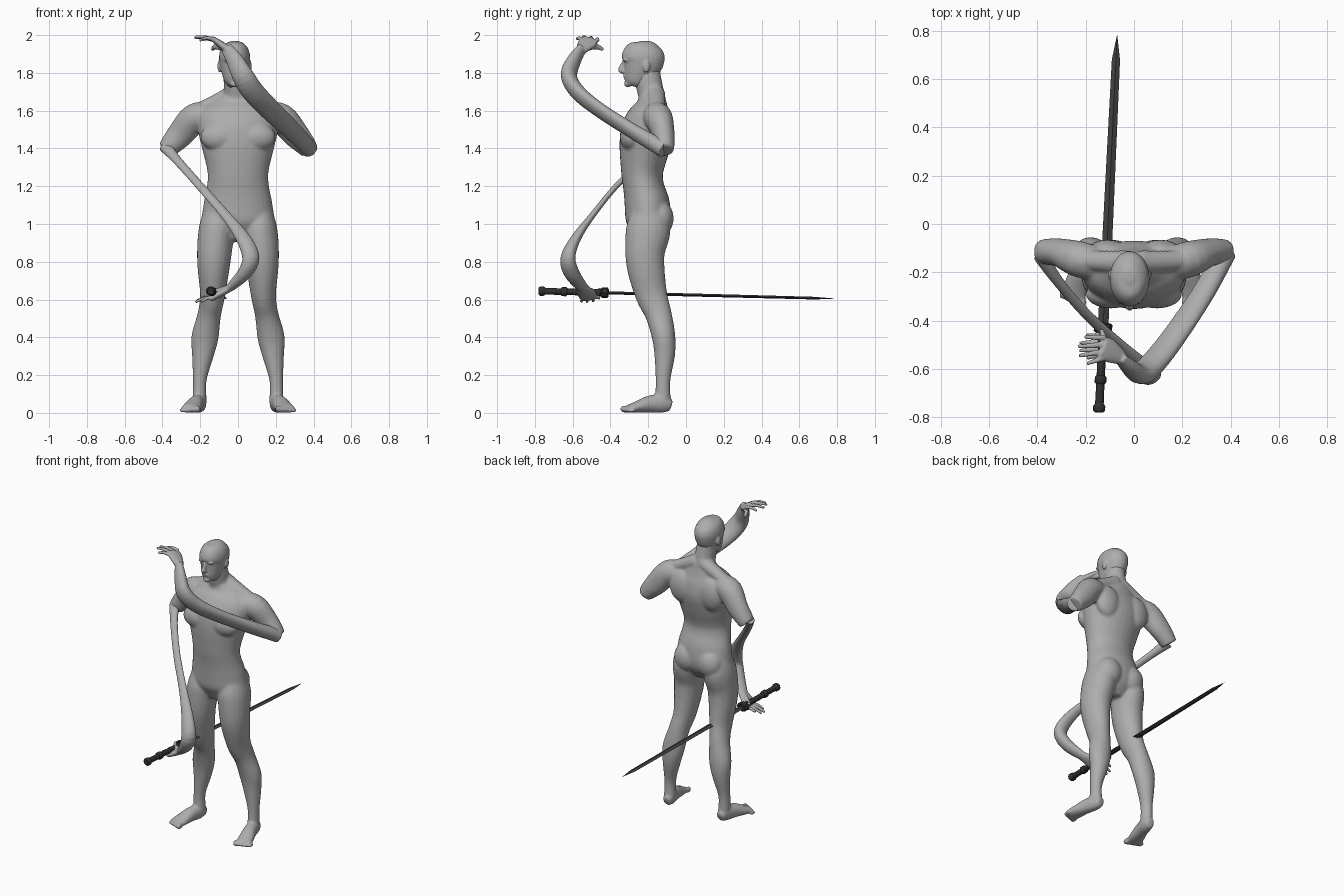
import bpy
import bmesh
import math
from mathutils import Vector, Matrix

default_cube = bpy.data.objects.get("Cube")
if default_cube:
    bpy.data.objects.remove(default_cube, do_unlink=True)


def make_material(name, value):
    material = bpy.data.materials.new(name)
    material.use_nodes = True
    colour = (value, value, value, 1)
    material.diffuse_color = colour
    shader = next(n for n in material.node_tree.nodes if n.type == "BSDF_PRINCIPLED")
    shader.inputs["Base Color"].default_value = colour
    return material


skin = make_material("matte grey", 0.42)
blade_steel = make_material("dark steel", 0.05)
grip_black = make_material("grip black", 0.03)


def smooth_path(points, steps):
    """Catmull-Rom interpolation of stations (x, y, z, half width, half depth)."""
    points = [Vector(p) for p in points]
    if steps == 1:
        return points
    result = []
    last = len(points) - 1
    for i in range(last):
        p0, p1 = points[max(i - 1, 0)], points[i]
        p2, p3 = points[i + 1], points[min(i + 2, last)]
        for k in range(steps):
            t = k / steps
            result.append(p1 + (p2 - p0) * (t / 2)
                          + (p0 * 2 - p1 * 5 + p2 * 4 - p3) * (t * t / 2)
                          + (p1 * 3 - p0 - p2 * 3 + p3) * (t * t * t / 2))
    result.append(points[last])
    return result


def tube(bm, points, side=(1, 0, 0), sides=20, steps=4):
    """Closed loft of ellipses along a path; the half width lies along side."""
    stations = smooth_path(points, steps)
    centres = [Vector(s[:3]) for s in stations]
    rings = []
    for i, station in enumerate(stations):
        tangent = centres[min(i + 1, len(centres) - 1)] - centres[max(i - 1, 0)]
        tangent.normalize()
        across = Vector(side)
        across = (across - tangent * across.dot(tangent)).normalized()
        deep = tangent.cross(across)
        ring = []
        for k in range(sides):
            angle = math.tau * k / sides
            ring.append(bm.verts.new(centres[i] + across * (station[3] * math.cos(angle))
                                     + deep * (station[4] * math.sin(angle))))
        rings.append(ring)
    for low, high in zip(rings, rings[1:]):
        for k in range(sides):
            n = (k + 1) % sides
            bm.faces.new((low[k], low[n], high[n], high[k]))
    bm.faces.new(rings[0][::-1])
    bm.faces.new(rings[-1])


def ball(bm, centre, radii):
    matrix = Matrix.Translation(centre) @ Matrix.Diagonal((*radii, 1))
    bmesh.ops.create_uvsphere(bm, u_segments=20, v_segments=12, radius=1, matrix=matrix)


def finish(bm, name, material):
    bmesh.ops.recalc_face_normals(bm, faces=bm.faces[:])
    mesh = bpy.data.meshes.new(name)
    bm.to_mesh(mesh)
    bm.free()
    mesh.materials.append(material)
    obj = bpy.data.objects.new(name, mesh)
    bpy.context.collection.objects.link(obj)
    return obj


def blend(obj, voxel, rounds):
    """Fuse overlapping volumes into one soft skin."""
    remesh = obj.modifiers.new("fuse", "REMESH")
    remesh.mode = "VOXEL"
    remesh.voxel_size = voxel
    remesh.use_smooth_shade = True
    relax = obj.modifiers.new("soften", "SMOOTH")
    relax.factor = 0.5
    relax.iterations = rounds


def flip(points, s):
    return [(p[0] * s, *p[1:]) for p in points]


# Torso and neck
body = bmesh.new()
tube(body, [(0, -.21, .91, .09, .06), (0, -.2, 1, .185, .115), (0, -.205, 1.1, .183, .12),
            (0, -.225, 1.2, .164, .108), (0, -.232, 1.28, .162, .112),
            (0, -.22, 1.4, .19, .133), (0, -.205, 1.5, .212, .138),
            (0, -.19, 1.58, .205, .115), (0, -.18, 1.64, .145, .08),
            (0, -.18, 1.69, .07, .065)], sides=32)
tube(body, [(0, -.17, 1.6, .08, .075), (-.01, -.185, 1.69, .066, .07),
            (-.015, -.205, 1.78, .062, .072), (-.02, -.21, 1.83, .06, .07)])

# Paired muscles, legs, feet and upper arms
leg = [(.1, -.2, 1.07, .08, .09), (.113, -.2, .97, .095, .118), (.125, -.217, .85, .092, .105),
       (.13, -.21, .75, .083, .098), (.135, -.182, .62, .066, .084),
       (.152, -.145, .52, .062, .07), (.175, -.118, .4, .072, .062),
       (.187, -.113, .3, .057, .054), (.203, -.122, .17, .036, .039),
       (.203, -.122, .06, .038, .042)]
foot = [(.2, -.078, .036, .026, .03), (.205, -.12, .048, .038, .048),
        (.222, -.19, .047, .042, .046), (.24, -.255, .032, .05, .032),
        (.252, -.305, .022, .052, .021)]
upper_arm = [(.15, -.165, 1.57, .07, .07), (.23, -.145, 1.56, .078, .075),
             (.3, -.12, 1.48, .072, .06), (.35, -.115, 1.425, .06, .055),
             (.38, -.115, 1.39, .05, .05)]
for s in (-1, 1):
    ball(body, (s * .095, -.29, 1.46), (.105, .06, .075))
    ball(body, (s * .085, -.14, 1.03), (.088, .075, .095))
    ball(body, (s * .11, -.12, 1.51), (.09, .055, .11))
    ball(body, (s * .215, -.15, 1.575), (.068, .068, .07))
    tube(body, flip([(.02, -.16, 1.69, .05, .05), (.11, -.155, 1.65, .045, .04),
                     (.21, -.15, 1.6, .04, .04)], s), side=(0, 1, 0))
    tube(body, flip(leg, s))
    tube(body, flip(foot, s))
    tube(body, flip(upper_arm, s), side=(s, 0, 1))
    for i in range(5):
        size = .02 - .0022 * i
        ball(body, (s * (.212 + .022 * i), -.325 + .009 * i, size), (size * .75, .026, size))
blend(finish(body, "body", skin), .0085, 5)

# Head with jaw, brow, nose, lips and ears
head = bmesh.new()
mid = -.018
tube(head, [(mid, -.275, 1.728, .028, .042), (mid, -.268, 1.75, .05, .062),
            (mid, -.248, 1.8, .068, .085), (mid, -.23, 1.85, .079, .108),
            (mid, -.226, 1.89, .082, .114), (mid, -.223, 1.93, .071, .097),
            (mid, -.22, 1.957, .046, .063), (mid, -.22, 1.969, .015, .02)], sides=28)
tube(head, [(mid, -.328, 1.862, .008, .01), (mid, -.338, 1.835, .011, .014),
            (mid, -.343, 1.815, .017, .017), (mid, -.33, 1.805, .015, .012)], sides=12)
ball(head, (mid, -.318, 1.782), (.026, .014, .013))
ball(head, (mid, -.308, 1.742), (.025, .02, .018))
for s in (-1, 1):
    ball(head, (mid + s * .03, -.318, 1.868), (.026, .016, .009))
    ball(head, (mid + s * .08, -.21, 1.835), (.011, .02, .033))
blend(finish(head, "head", skin), .006, 3)


def arm_and_hand(name, path, side, wrist, palm, tips, thumb):
    """Forearm ribbon running into an open hand."""
    bm = bmesh.new()
    tube(bm, path, side)
    wrist, palm = Vector(wrist), Vector(palm)
    reach = palm - wrist
    tube(bm, [(*wrist, .03, .022), (*palm, .05, .018),
              (*(palm + reach * .6), .045, .013)], side=(0, 1, 0))
    for tip in tips:
        tip = Vector(tip)
        root = palm + reach * .4
        root.y += (tip.y - palm.y) * .75
        knuckle = (root + tip) / 2 + Vector((0, 0, .008))
        tube(bm, [(*root, .013, .012), (*knuckle, .011, .01), (*tip, .008, .008)],
             side=(0, 1, 0), sides=10)
    thumb = Vector(thumb)
    tube(bm, [(*wrist, .016, .016), (*((palm + thumb) / 2), .015, .014),
              (*thumb, .009, .009)], side=(0, 0, 1), sides=10)
    blend(finish(bm, name, skin), .0055, 3)


arm_and_hand("left_forearm_and_hand",
             [(.38, -.115, 1.395, .046, .045), (.29, -.28, 1.49, .052, .037),
              (.17, -.46, 1.605, .058, .035), (.08, -.575, 1.7, .06, .04),
              (.025, -.62, 1.785, .058, .042), (-.02, -.59, 1.87, .046, .033),
              (-.06, -.55, 1.93, .034, .022)],
             (.6, -.25, .55), (-.05, -.555, 1.92), (-.1, -.525, 1.957),
             [(-.195, -.578, 1.98), (-.228, -.545, 1.99), (-.232, -.507, 1.985),
              (-.205, -.468, 1.972)], (-.135, -.437, 1.922))
arm_and_hand("right_forearm_and_hand",
             [(-.385, -.13, 1.41, .035, .028), (-.32, -.23, 1.335, .025, .018),
              (-.2, -.37, 1.2, .024, .015), (-.06, -.5, 1.04, .028, .017),
              (.03, -.585, .92, .04, .027), (.068, -.625, .82, .047, .038),
              (.035, -.605, .74, .044, .036), (-.04, -.55, .665, .034, .023)],
             (.6, .3, .4), (-.035, -.55, .668), (-.1, -.525, .628),
             [(-.195, -.555, .588), (-.226, -.525, .587), (-.224, -.492, .59),
              (-.2, -.46, .605)], (-.155, -.45, .655))

# Sword, laid out by distance along its axis from pommel to tip
start, end = Vector((-.145, -.78, .645)), Vector((-.07, .78, .605))


def sword_part(name, profile, material, sides):
    bm = bmesh.new()
    tube(bm, [(*start.lerp(end, d / 1.56), a, b) for d, a, b in profile],
         sides=sides, steps=1)
    return finish(bm, name, material)


def round_profile(pairs):
    return [(d, r, r) for d, r in pairs]


sword_part("blade", [(.35, .022, .008), (.9, .02, .008), (1.46, .017, .007),
                     (1.56, .001, .001)], blade_steel, 4)
handle = [
    ("grip", [(.02, .018), (.14, .017), (.37, .018)]),
    ("pommel", [(0, .018), (.008, .025), (.026, .025), (.036, .018)]),
    ("grip_ring", [(.118, .018), (.124, .024), (.146, .024), (.152, .018)]),
]
for name, pairs in handle:
    part = sword_part(name, round_profile(pairs), grip_black, 16)
    part.data.polygons.foreach_set("use_smooth", [len(p.vertices) == 4 for p in part.data.polygons])
sword_part("guard", [(.33, .03, .022), (.336, .038, .028), (.364, .038, .028),
                     (.37, .03, .022)], grip_black, 8)
